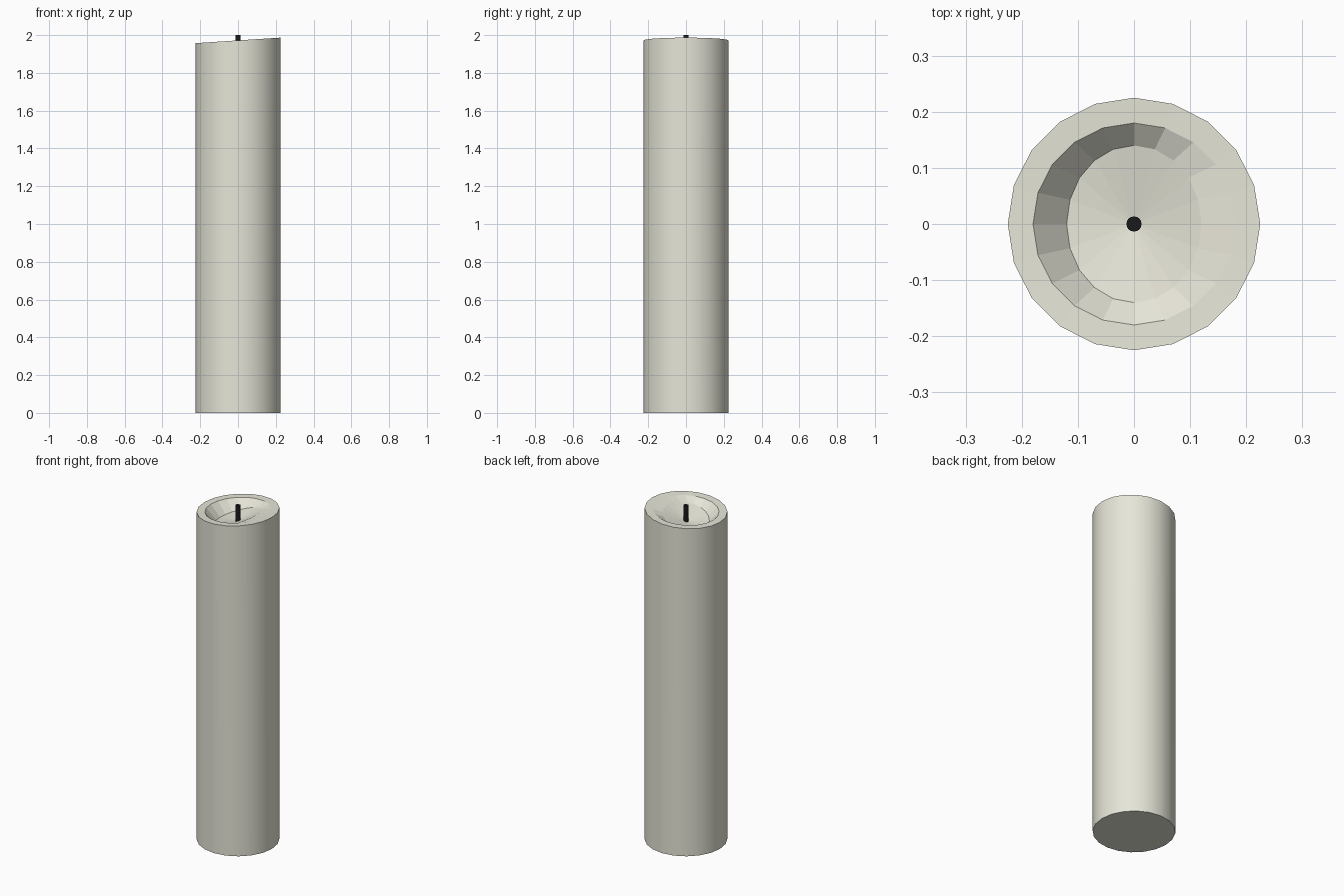
import bpy, bmesh, math

if "Cube" in bpy.data.objects:
    bpy.data.objects.remove(bpy.data.objects["Cube"])

SIDES = 20


def ring(bm, rx, ry, z_mid, tilt):
    """Ring of vertices whose height varies linearly along x."""
    out = []
    for i in range(SIDES):
        a = 2 * math.pi * i / SIDES
        x, y = rx * math.cos(a), ry * math.sin(a)
        out.append(bm.verts.new((x, y, z_mid + tilt * x)))
    return out


def material(name, rgb):
    m = bpy.data.materials.new(name)
    m.diffuse_color = (*rgb, 1)
    m.use_nodes = True
    m.node_tree.nodes["Principled BSDF"].inputs["Base Color"].default_value = m.diffuse_color
    return m


# Wax body: straight wall, slanted rim, lopsided melted hollow
bm = bmesh.new()
rings = [ring(bm, 0.225, 0.225, 0.0, 0.0),
         ring(bm, 0.225, 0.225, 1.972, 0.065),
         ring(bm, 0.18, 0.18, 1.97, 0.065),
         ring(bm, 0.12, 0.14, 1.933, 0.32)]
bm.faces.new(rings[0][::-1])
for lo, hi in zip(rings, rings[1:]):
    for i in range(SIDES):
        j = (i + 1) % SIDES
        bm.faces.new((lo[i], lo[j], hi[j], hi[i]))
centre = bm.verts.new((0, 0, 1.905))
for i in range(SIDES):
    bm.faces.new((rings[-1][i], rings[-1][(i + 1) % SIDES], centre))
# Smooth outer wall, flat facets in the hollow
for f in bm.faces:
    f.smooth = abs(f.normal.z) < 0.1 and f.calc_center_median().z < 1.5
bm.normal_update()
for f in bm.faces:
    f.smooth = abs(f.normal.z) < 0.1
for e in bm.edges:
    if len(e.link_faces) == 2 and e.link_faces[0].smooth != e.link_faces[1].smooth:
        e.smooth = False
mesh = bpy.data.meshes.new("candle_body")
bm.to_mesh(mesh)
bm.free()
mesh.materials.append(material("wax", (0.80, 0.79, 0.69)))
body = bpy.data.objects.new("candle_body", mesh)
bpy.context.collection.objects.link(body)

# Wick
bpy.ops.mesh.primitive_cylinder_add(vertices=16, radius=0.0135, depth=0.11,
                                    location=(0, 0, 1.945))
wick = bpy.context.object
wick.name = "wick"
wick.data.materials.append(material("charred_wick", (0.01, 0.01, 0.01)))
bpy.ops.object.shade_smooth_by_angle()
